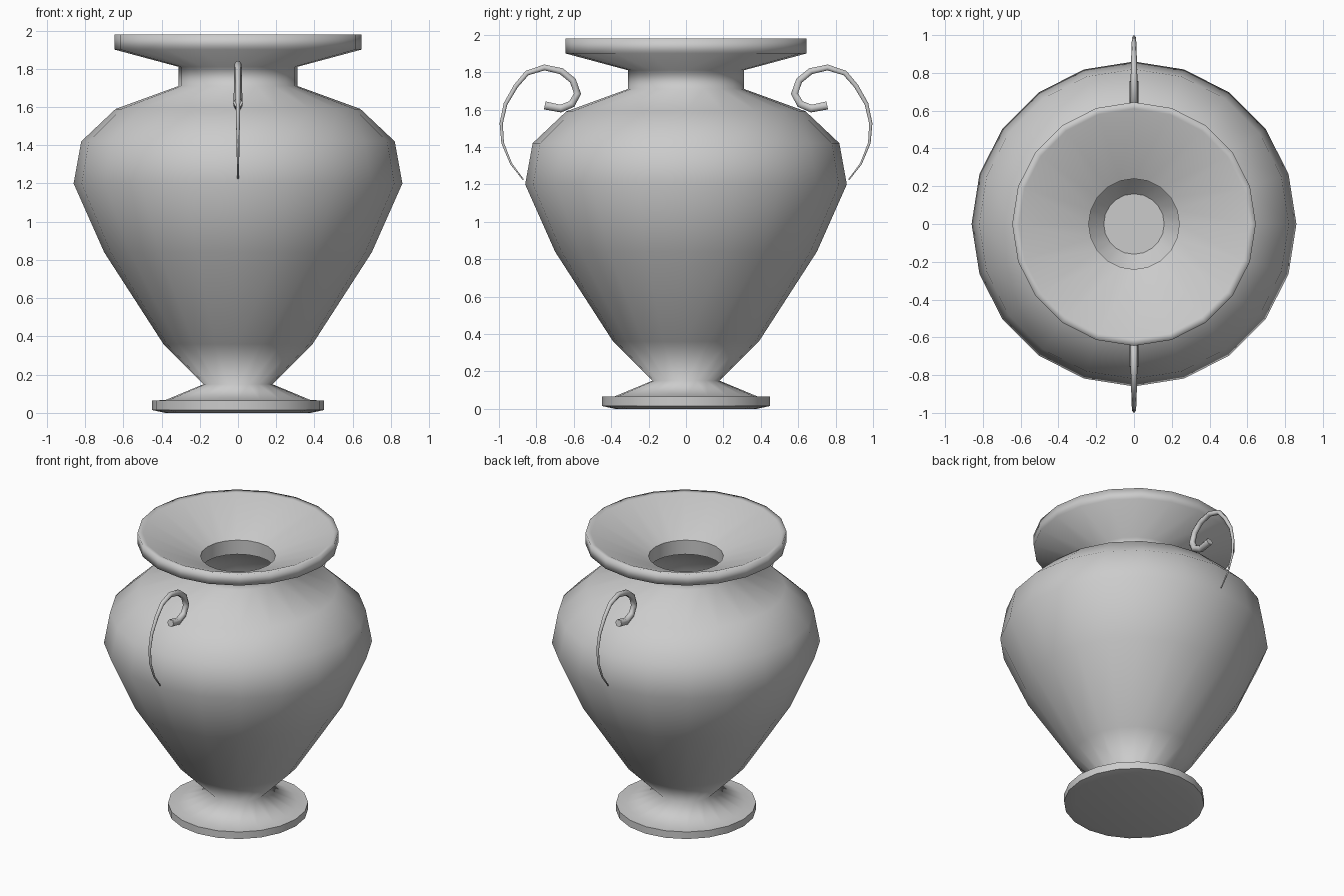
import bpy, bmesh, math

if "Cube" in bpy.data.objects:
    bpy.data.objects.remove(bpy.data.objects["Cube"])

SIDES = 20


def lathe(name, profile, sharp_rings):
    """Revolve (radius, height) points about z; listed rings get sharp edges."""
    bm = bmesh.new()
    rings = []
    for r, z in profile:
        rings.append([bm.verts.new((r * math.cos(2 * math.pi * i / SIDES),
                                    r * math.sin(2 * math.pi * i / SIDES), z))
                      for i in range(SIDES)])
    for a, b in zip(rings, rings[1:]):
        for i in range(SIDES):
            j = (i + 1) % SIDES
            bm.faces.new((a[i], a[j], b[j], b[i]))
    # underside of the foot and inner floor
    bm.faces.new(list(reversed(rings[0])))
    bm.faces.new(rings[-1])
    for f in bm.faces:
        f.smooth = True
    for k in sharp_rings:
        for i in range(SIDES):
            e = bm.edges.get((rings[k][i], rings[k][(i + 1) % SIDES]))
            e.smooth = False
    bmesh.ops.recalc_face_normals(bm, faces=bm.faces)
    me = bpy.data.meshes.new(name)
    bm.to_mesh(me)
    bm.free()
    ob = bpy.data.objects.new(name, me)
    bpy.context.collection.objects.link(ob)
    return ob


# Vase: outer wall from foot to lip, then down the inside to the floor
outer = [(0.38, 0.0), (0.45, 0.015), (0.45, 0.065), (0.38, 0.067), (0.18, 0.15),
         (0.39, 0.36), (0.70, 0.84), (0.86, 1.20), (0.82, 1.42), (0.64, 1.59),
         (0.31, 1.71), (0.31, 1.81), (0.645, 1.90), (0.645, 1.98)]
inner = [(0.61, 1.975), (0.24, 1.81), (0.24, 1.71), (0.59, 1.55), (0.76, 1.40),
         (0.79, 1.20), (0.63, 0.86), (0.33, 0.40), (0.16, 0.22)]
n = len(outer)
lathe("vase_body", outer + inner, [1, 2, n + 1, n + 2, n + 8])

# Scroll handles: tapering tube, (y, z, radius) from thin tail to thick curl
path = [(0.87, 1.225, 0.004), (0.935, 1.31, 0.006), (0.98, 1.42, 0.008),
        (0.988, 1.525, 0.010), (0.965, 1.63, 0.012), (0.91, 1.725, 0.014),
        (0.85, 1.795, 0.016), (0.757, 1.825, 0.018), (0.667, 1.805, 0.020),
        (0.605, 1.755, 0.021), (0.58, 1.685, 0.022), (0.61, 1.63, 0.023),
        (0.67, 1.605, 0.024), (0.755, 1.622, 0.025)]


def handle(name, side):
    cu = bpy.data.curves.new(name, 'CURVE')
    cu.dimensions = '3D'
    cu.bevel_depth = 1.0
    cu.bevel_resolution = 1
    cu.use_fill_caps = True
    sp = cu.splines.new('POLY')
    sp.points.add(len(path) - 1)
    for p, (y, z, r) in zip(sp.points, path):
        p.co = (0, side * y, z, 1)
        p.radius = r
    sp.use_smooth = True
    ob = bpy.data.objects.new(name, cu)
    bpy.context.collection.objects.link(ob)


handle("front_handle", -1)
handle("back_handle", 1)
